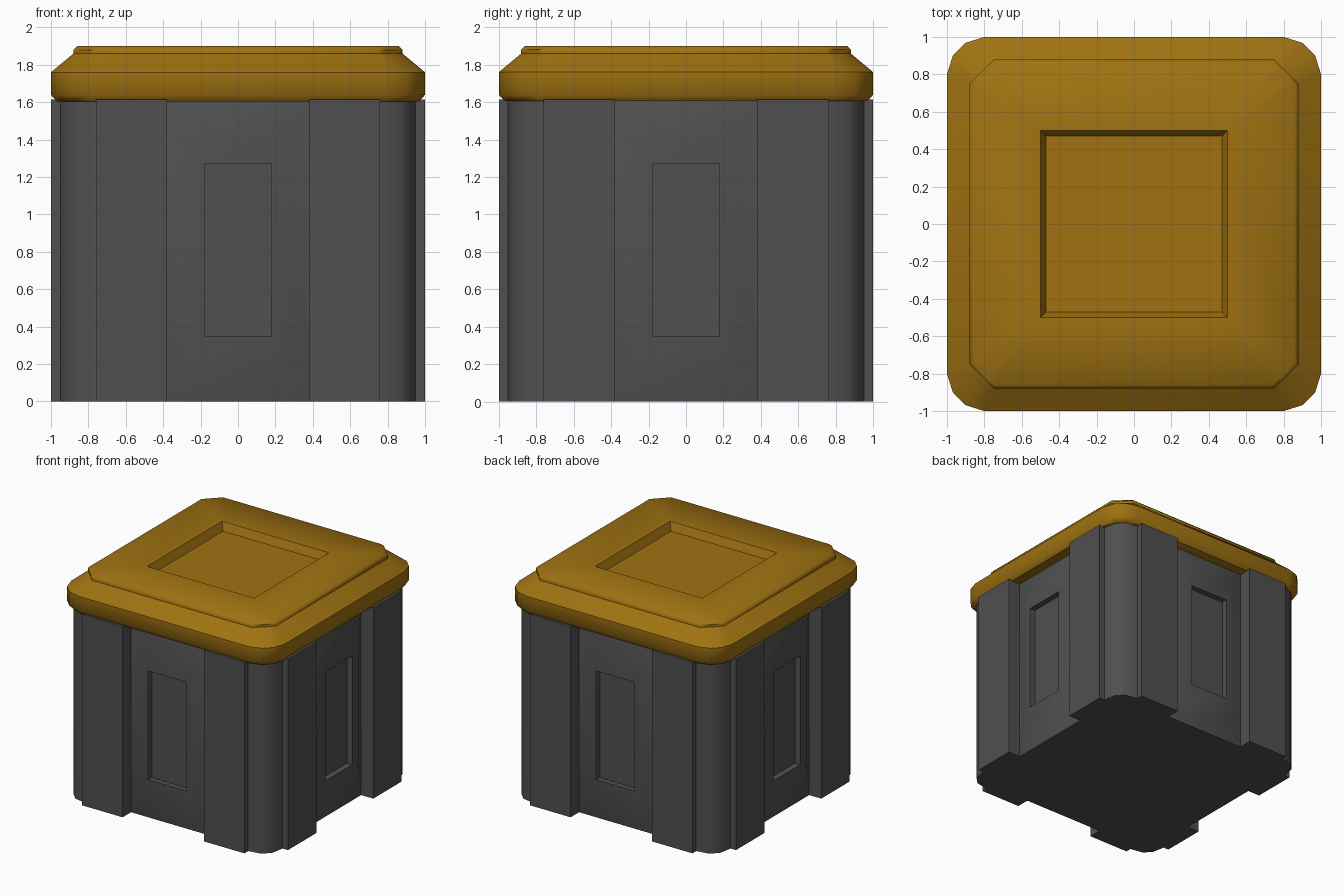
import bpy, bmesh, math

if "Cube" in bpy.data.objects:
    bpy.data.objects.remove(bpy.data.objects["Cube"])


def material(name, rgb):
    m = bpy.data.materials.new(name)
    m.diffuse_color = (*rgb, 1)
    m.use_nodes = True
    m.node_tree.nodes["Principled BSDF"].inputs["Base Color"].default_value = m.diffuse_color
    return m


GREY = material("dark grey", (0.08, 0.08, 0.08))
GOLD = material("gold", (0.35, 0.17, 0.006))


def turn(p, k):
    """Rotate a plan point by k quarter turns."""
    x, y = p
    for _ in range(k):
        x, y = -y, x
    return x, y


def loft(name, loops, mat, cap_start=True, angle=46, copies=1):
    """Skin a stack of equal-length loops; repeat it by quarter turns."""
    bm = bmesh.new()
    for k in range(copies):
        rings = [[bm.verts.new((*turn(p[:2], k), p[2])) for p in lp] for lp in loops]
        for a, b in zip(rings, rings[1:]):
            n = len(a)
            for i in range(n):
                j = (i + 1) % n
                bm.faces.new((a[i], a[j], b[j], b[i]))
        if cap_start:
            bm.faces.new(rings[0][::-1])
        bm.faces.new(rings[-1])
    bmesh.ops.remove_doubles(bm, verts=bm.verts, dist=1e-4)
    if cap_start:
        bmesh.ops.recalc_face_normals(bm, faces=bm.faces)
    me = bpy.data.meshes.new(name)
    bm.to_mesh(me)
    bm.free()
    ob = bpy.data.objects.new(name, me)
    bpy.context.collection.objects.link(ob)
    me.materials.append(mat)
    bpy.ops.object.select_all(action='DESELECT')
    ob.select_set(True)
    bpy.context.view_layer.objects.active = ob
    bpy.ops.object.shade_smooth_by_angle(angle=math.radians(angle))
    return ob


# Body: plan outline with recessed sides, paired ribs and rounded corners
quarter = [(-.38, -.885), (.38, -.885), (.38, -1), (.76, -1), (.76, -.95),
           (.87, -.93), (.93, -.87), (.95, -.76), (1, -.76), (1, -.38)]
plan = [turn(p, k) for k in range(4) for p in quarter]
loft("crate_body", [[(x, y, z) for x, y in plan] for z in (0, 1.615)], GREY)


# Side panels: raised surround sloping up to a sunken window
def rect(w, z0, z1, y):
    return [(-w, y, z0), (w, y, z0), (w, y, z1), (-w, y, z1)]


loft("side_panels", [rect(.38, 0, 1.61, -.887), rect(.28, .2, 1.45, -.935),
                     rect(.18, .35, 1.27, -.945), rect(.18, .35, 1.27, -.895)],
     GREY, cap_start=False, copies=4)


# Lid: rounded square loops stepping up to the top, then down into the recess
def rounded(h, c, bulge, z):
    m = (h + c) / 2
    d = (h - c) / 6
    corner = [(c, -h), (m - d + bulge, -m - d - bulge),
              (m + d + bulge, -m + d - bulge), (h, -c)]
    return [(*turn(p, k), z) for k in range(4) for p in corner]


loft("lid", [rounded(.97, .79, .03, 1.605), rounded(1, .8, .035, 1.64),
             rounded(1, .8, .035, 1.76), rounded(.88, .75, 0, 1.86),
             rounded(.88, .75, 0, 1.88), rounded(.86, .74, 0, 1.9),
             rounded(.5, .5, 0, 1.9), rounded(.47, .47, 0, 1.835)], GOLD)
